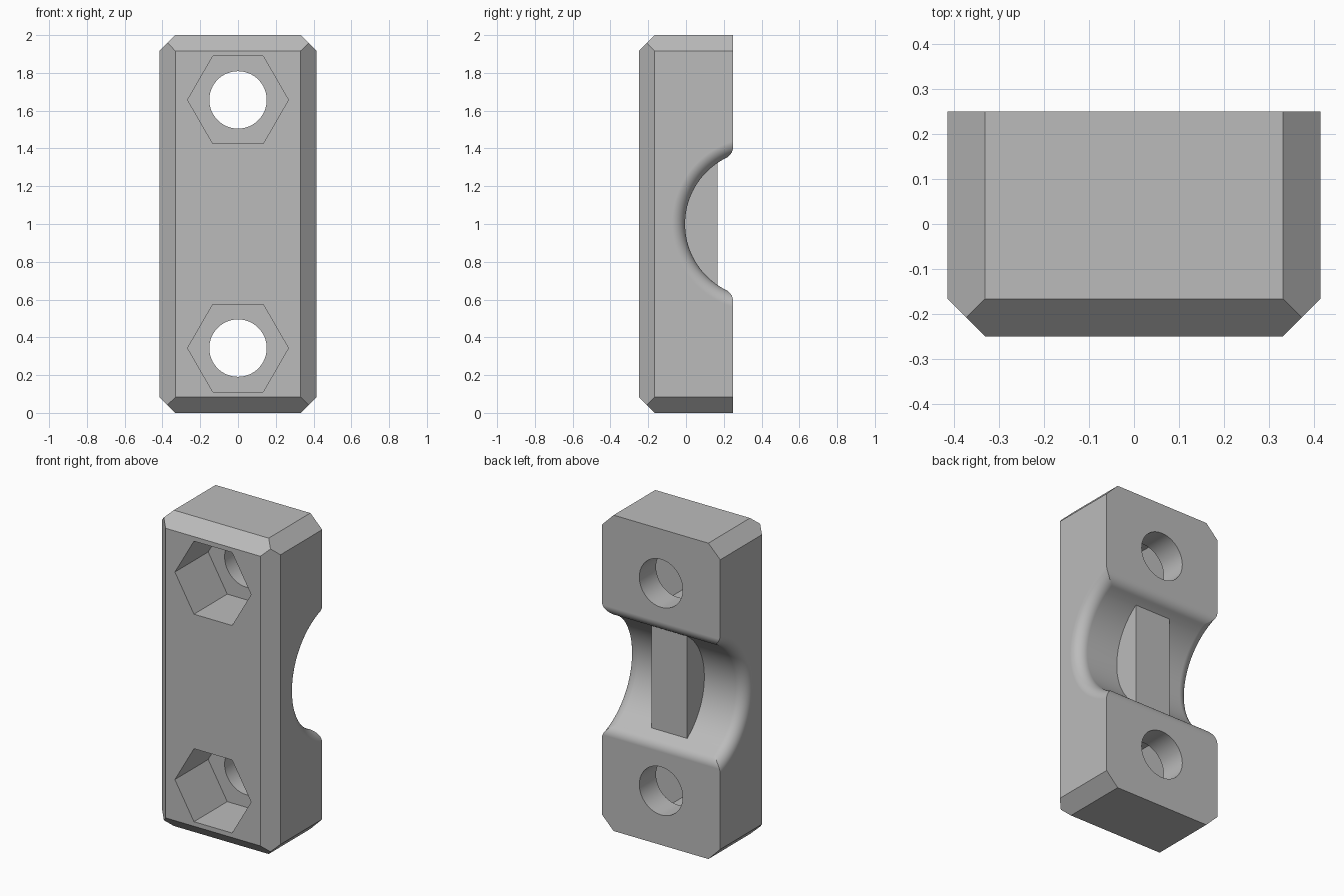
import bpy, bmesh
from math import sin, cos, pi, sqrt, acos, atan2
from mathutils import Vector

cube = bpy.data.objects.get("Cube")
if cube:
    bpy.data.objects.remove(cube, do_unlink=True)

W, D, C = 0.415, 0.25, 0.083       # half width, half depth, chamfer
R, YC, F = 0.39, 0.385, 0.07       # groove radius, groove axis y, fillet radius

grey = bpy.data.materials.new("grey")
grey.use_nodes = True
grey.diffuse_color = (0.5, 0.5, 0.5, 1)
grey.node_tree.nodes["Principled BSDF"].inputs["Base Color"].default_value = (0.5, 0.5, 0.5, 1)


def make(name, bm):
    bmesh.ops.recalc_face_normals(bm, faces=bm.faces)
    mesh = bpy.data.meshes.new(name)
    bm.to_mesh(mesh)
    bm.free()
    mesh.materials.append(grey)
    obj = bpy.data.objects.new(name, mesh)
    bpy.context.collection.objects.link(obj)
    return obj


def box(lo, hi):
    bm = bmesh.new()
    bmesh.ops.create_cube(bm, size=1)
    lo, hi = Vector(lo), Vector(hi)
    for v in bm.verts:
        v.co = (lo + hi) / 2 + v.co * (hi - lo)
    return bm


def loft(name, sections):
    bm = bmesh.new()
    rings = [[bm.verts.new(p) for p in s] for s in sections]
    n = len(rings[0])
    for a, b in zip(rings, rings[1:]):
        for i in range(n):
            j = (i + 1) % n
            bm.faces.new((a[i], a[j], b[j], b[i]))
    bm.faces.new(rings[0])
    bm.faces.new(rings[-1][::-1])
    bmesh.ops.remove_doubles(bm, verts=bm.verts, dist=1e-5)
    bmesh.ops.dissolve_degenerate(bm, edges=bm.edges, dist=1e-6)
    return make(name, bm)


def prism(name, sides, radius, z, y0, y1):
    return loft(name, [[(radius * cos(2 * pi * i / sides), y, z + radius * sin(2 * pi * i / sides))
                        for i in range(sides)] for y in (y0, y1)])


def combine(target, tool, operation):
    mod = target.modifiers.new("bool", "BOOLEAN")
    mod.operation, mod.object, mod.solver = operation, tool, "EXACT"
    bpy.context.view_layer.objects.active = target
    bpy.ops.object.modifier_apply(modifier=mod.name)
    bpy.data.objects.remove(tool, do_unlink=True)


def groove_section(x, t):
    """Groove outline widened by t, with its rounded mouth at the back."""
    rho, dist = R + t, R + F
    fy = D - F
    fz = sqrt(dist ** 2 - (YC - fy) ** 2)
    alpha = acos((dist ** 2 + F ** 2 - rho ** 2) / (2 * dist * F))
    sweep = atan2(fz, YC - fy) - alpha
    if sweep > 0:
        lip = [(fy + F * cos(sweep * i / 10), fz - F * sin(sweep * i / 10)) for i in range(11)]
    else:
        lip = [(D, sqrt(rho ** 2 - (YC - D) ** 2))] * 11
    y, z = lip[-1]
    phi = atan2(z, YC - y)
    arc = [(YC - rho * cos(phi * (1 - i / 24)), rho * sin(phi * (1 - i / 24))) for i in range(1, 25)]
    half = [(D + 0.1, lip[0][1])] + lip + arc
    full = half + [(y, -z) for y, z in half[-2::-1]]
    return [(x, y, 1 + z) for y, z in full]


# Body with chamfered outline and front edges
bm = box((-W, -D, 0), (W, D, 2))
corner = Vector((W, D, 1))
cuts = [(sx, 0, sz) for sx in (-1, 1) for sz in (-1, 1)]
cuts += [(-1, -1, 0), (1, -1, 0), (0, -1, -1), (0, -1, 1)]
for n in map(Vector, cuts):
    point = Vector((n.x * W, n.y * D, 1 + n.z)) - n * C / 2
    cut = bmesh.ops.bisect_plane(bm, geom=bm.verts[:] + bm.edges[:] + bm.faces[:],
                                 plane_co=point, plane_no=n, clear_outer=True)
    edges = [e for e in cut["geom_cut"] if isinstance(e, bmesh.types.BMEdge)]
    bmesh.ops.contextual_create(bm, geom=edges)
body = make("clamp_block", bm)

# Rounded groove across the back, flaring at both sides
flare = [(W - F + F * sin(pi / 2 * i / 10), F - F * cos(pi / 2 * i / 10)) for i in range(11)]
flare.append((W + 0.1, F))
stations = [(-x, t) for x, t in reversed(flare)] + flare
combine(body, loft("groove_cutter", [groove_section(x, t) for x, t in stations]), "DIFFERENCE")

# Centre rib in the groove
combine(body, make("centre_rib", box((-0.125, -0.08, 0.63), (0.125, 0.167, 1.37))), "UNION")

# Bolt holes with hexagonal nut pockets
for z in (1 - 0.657, 1 + 0.657):
    combine(body, prism("hole_cutter", 64, 0.152, z, -0.4, 0.4), "DIFFERENCE")
    combine(body, prism("pocket_cutter", 6, 0.267, z, -0.4, 0.083), "DIFFERENCE")

# Smooth curves, crisp edges
bpy.ops.object.select_all(action="DESELECT")
body.select_set(True)
bpy.context.view_layer.objects.active = body
bpy.ops.object.shade_smooth_by_angle(angle=0.5)
weighted = body.modifiers.new("weighted_normals", "WEIGHTED_NORMAL")
weighted.keep_sharp = True
